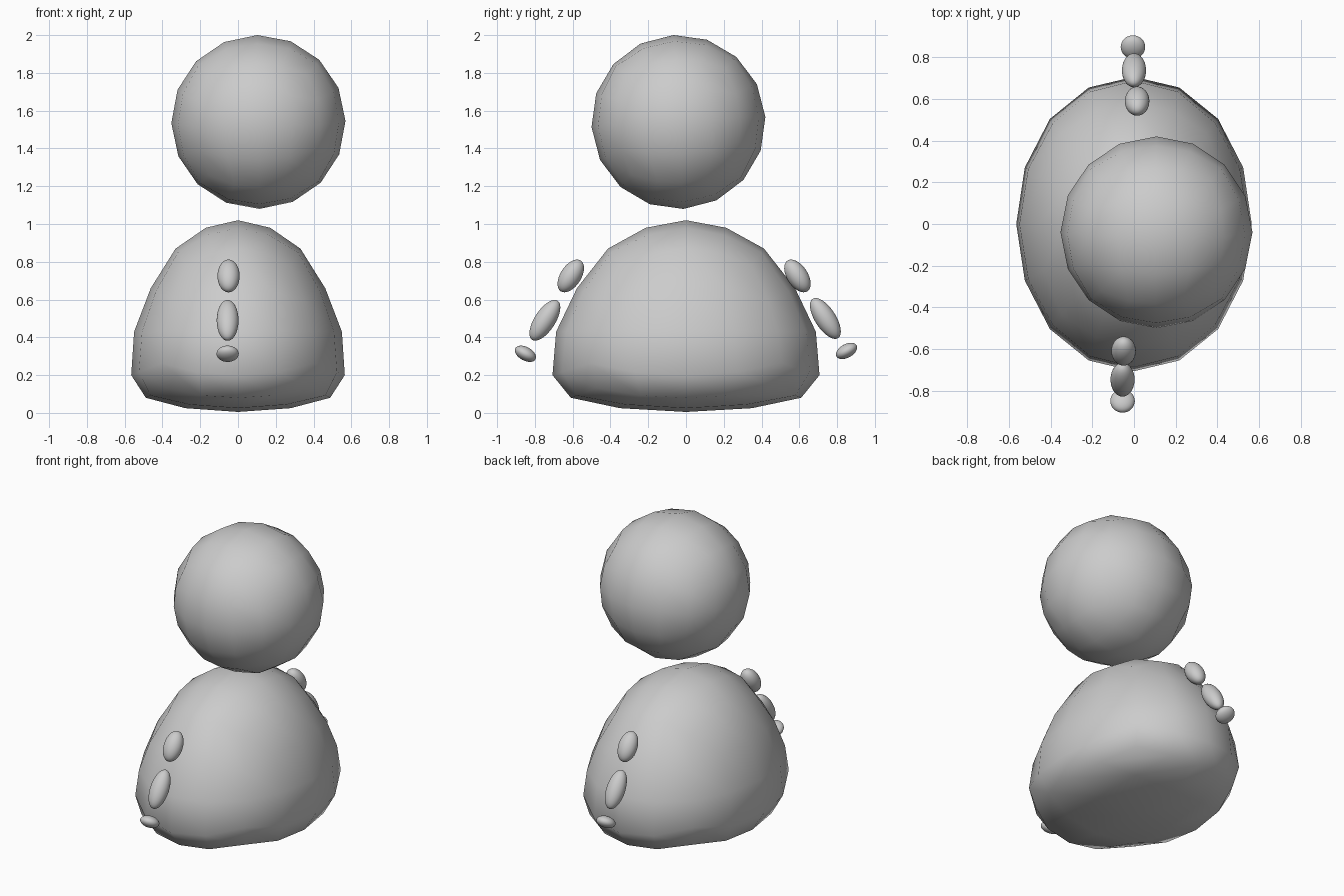
import bpy, bmesh
from math import pi, tan, acos, sin, radians
from mathutils import Vector

if "Cube" in bpy.data.objects:
    bpy.data.objects.remove(bpy.data.objects["Cube"])


def quad_ball(name, shape):
    """Cube grid with 4 x 4 quads per side, rounded to a unit ball, then shaped."""
    bm = bmesh.new()
    bmesh.ops.create_cube(bm, size=2)
    bmesh.ops.subdivide_edges(bm, edges=bm.edges[:], cuts=3, use_grid_fill=True)
    for v in bm.verts:
        p = Vector([tan(c * pi / 4) for c in v.co]).normalized()
        v.co = shape(p)
    bm.normal_update()
    return finish(bm, name)


def finish(bm, name):
    for f in bm.faces:
        f.smooth = True
    mesh = bpy.data.meshes.new(name)
    bm.to_mesh(mesh)
    bm.free()
    ob = bpy.data.objects.new(name, mesh)
    bpy.context.collection.objects.link(ob)
    return ob


def ellipsoid(name, loc, radii, tilt):
    bm = bmesh.new()
    bmesh.ops.create_uvsphere(bm, u_segments=32, v_segments=16, radius=1)
    bmesh.ops.scale(bm, vec=radii, verts=bm.verts)
    ob = finish(bm, name)
    ob.location = loc
    ob.rotation_euler.x = radians(tilt)
    return ob


# Body: ball reshaped by a profile, from bottom pole to top pole in 22.5 degree steps
HEIGHT = [.005, .025, .08, .20, .43, .66, .87, .98, 1.02]
WIDTH = [.74, .73, .69, .612, .55, .50, .467, .445, .44]


def lerp(table, t):
    i = min(int(t), len(table) - 2)
    return table[i] + (table[i + 1] - table[i]) * (t - i)


def body_shape(p):
    t = acos(max(-1, min(1, -p.z))) / (pi / 8)
    w = lerp(WIDTH, t)
    return Vector((p.x * w, p.y * w * 1.25, lerp(HEIGHT, t)))


quad_ball("body", body_shape)

# Head
head = quad_ball("head", lambda p: p * .461)
head.location = (.108, -.04, 1.54)
head.rotation_euler = (radians(3.3), radians(-.7), 0)

# Arms: upper arm, forearm and hand on the front and back sides
UPPER, FORE, HAND = (.059, .055, .097), (.058, .055, .124), (.059, .061, .036)
arms = {
    "front": (-1, [(-.05, -.61, .725), (-.055, -.747, .49), (-.055, -.85, .313)]),
    "back": (1, [(.015, .59, .725), (0, .738, .50), (-.005, .85, .328)]),
}
for side, (sign, places) in arms.items():
    for part, loc, radii, tilt in zip(("upper_arm", "forearm", "hand"), places,
                                      (UPPER, FORE, HAND), (33, 33, 29)):
        ellipsoid(f"{side}_{part}", loc, radii, sign * tilt)
